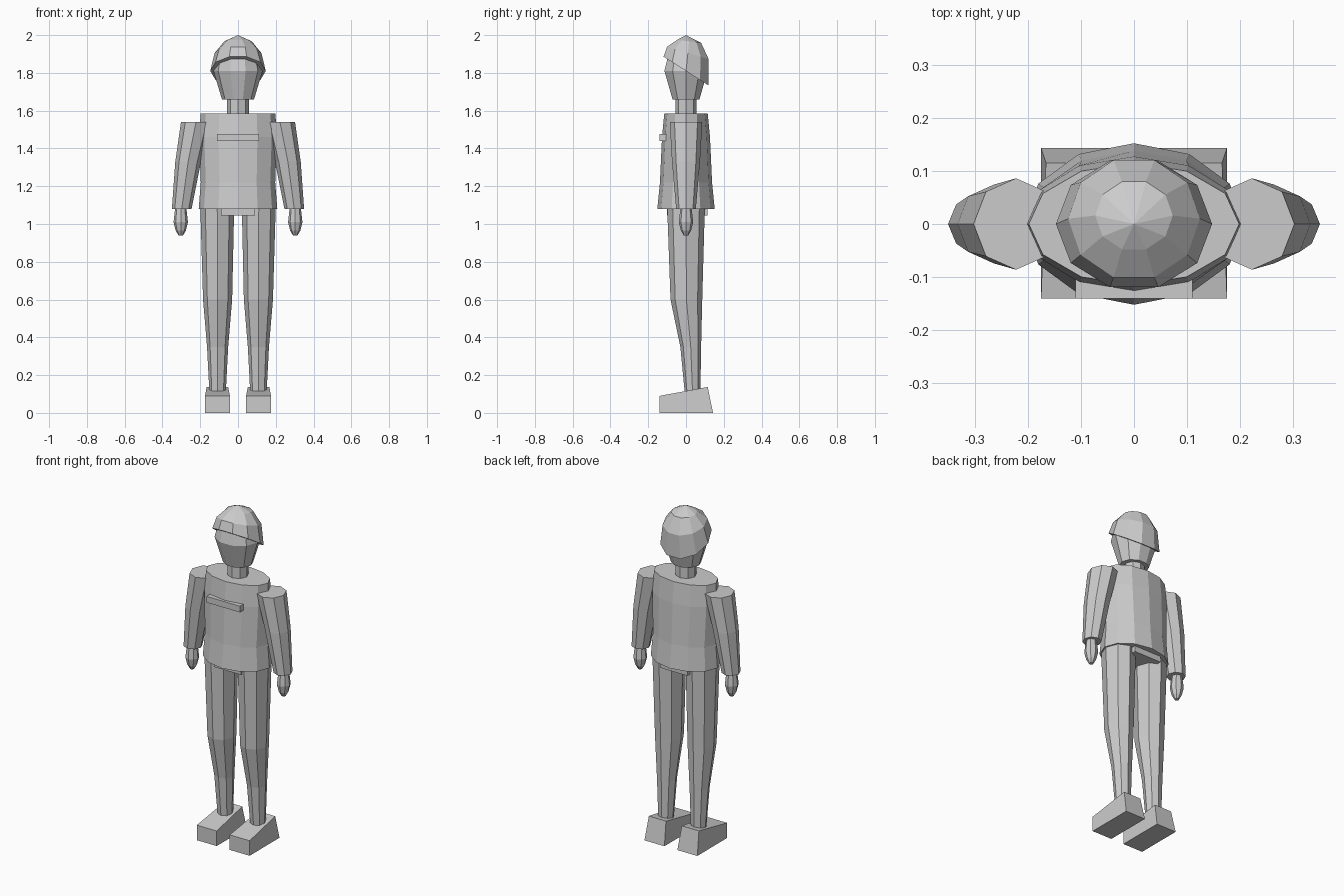
import bpy
import bmesh
from math import cos, sin, tau

cube = bpy.data.objects.get("Cube")
if cube:
    bpy.data.objects.remove(cube, do_unlink=True)

grey = bpy.data.materials.new("plain_grey")
grey.use_nodes = True
colour = (0.6, 0.6, 0.6, 1)
grey.diffuse_color = colour
grey.node_tree.nodes["Principled BSDF"].inputs["Base Color"].default_value = colour


def finish(name, bm):
    bmesh.ops.recalc_face_normals(bm, faces=bm.faces)
    mesh = bpy.data.meshes.new(name)
    bm.to_mesh(mesh)
    bm.free()
    mesh.materials.append(grey)
    obj = bpy.data.objects.new(name, mesh)
    bpy.context.collection.objects.link(obj)
    return obj


def loft(name, sides, rings, side=1, apex=None):
    """Skin elliptical rings (x, y, z, rx, ry, slope along y), capped at both ends."""
    bm = bmesh.new()
    loops = []
    for x, y, z, rx, ry, *tilt in rings:
        slope = tilt[0] if tilt else 0
        loop = []
        for i in range(sides):
            a = tau * i / sides
            dy = ry * sin(a)
            loop.append(bm.verts.new((side * (x + rx * cos(a)), y + dy, z + slope * dy)))
        loops.append(loop)
    for low, high in zip(loops, loops[1:]):
        for i in range(sides):
            j = (i + 1) % sides
            bm.faces.new((low[i], low[j], high[j], high[i]))
    bm.faces.new(loops[0])
    if apex:
        tip = bm.verts.new(apex)
        for i in range(sides):
            bm.faces.new((loops[-1][i], loops[-1][(i + 1) % sides], tip))
    else:
        bm.faces.new(loops[-1])
    return finish(name, bm)


def box(name, low, high):
    bm = bmesh.new()
    bmesh.ops.create_cube(bm, size=1)
    for v in bm.verts:
        v.co = [h if c > 0 else l for c, l, h in zip(v.co, low, high)]
    return finish(name, bm)


# Trunk, neck and head
loft("jacket", 12, [(0, 0, 1.08, .208, .152), (0, 0, 1.22, .197, .138),
                    (0, 0, 1.46, .206, .127), (0, 0, 1.585, .198, .115)])
loft("neck", 8, [(0, 0, 1.56, .058, .056), (0, 0, 1.7, .058, .056)])
loft("head", 10, [(0, 0, 1.66, .085, .075), (0, 0, 1.81, .13, .12),
                  (0, 0, 1.89, .112, .1)])

# Cap with a rim that drops towards the back
loft("cap", 10, [(0, 0, 1.81, .147, .125, -.64), (0, .01, 1.905, .124, .116, -.3),
                 (0, .016, 1.967, .073, .067, -.12)], apex=(0, 0, 2))

# Chest strip and hip block
box("chest_strip", (-.11, -.14, 1.44), (.11, -.1, 1.477))
box("hips", (-.09, -.1, 1.045), (.09, .115, 1.12))

# Paired limbs
for label, side in (("left", 1), ("right", -1)):
    loft(label + "_leg", 8, [(.108, .035, .1, .043, .041), (.108, .025, .35, .056, .055),
                             (.108, .002, .6, .077, .084), (.11, 0, 1.1, .09, .1)], side)
    loft(label + "_sleeve", 8, [(.298, 0, 1.08, .052, .052), (.264, 0, 1.33, .068, .074),
                                (.222, 0, 1.54, .08, .086)], side)
    loft(label + "_hand", 8, [(.303, 0, .94, .012, .012), (.303, 0, .965, .027, .027),
                              (.303, 0, 1.01, .038, .038), (.303, 0, 1.1, .028, .028)], side)

    # Wedge shoe: low toe, higher and narrower heel
    x1, x2 = sorted((side * .043, side * .175))
    shoe = box(label + "_shoe", (x1, -.14, 0), (x2, .143, .09))
    for v in shoe.data.vertices:
        if v.co.y > 0 and v.co.z > 0:
            mid = (x1 + x2) / 2
            v.co = (mid + (v.co.x - mid) * .86, .115, .137)
